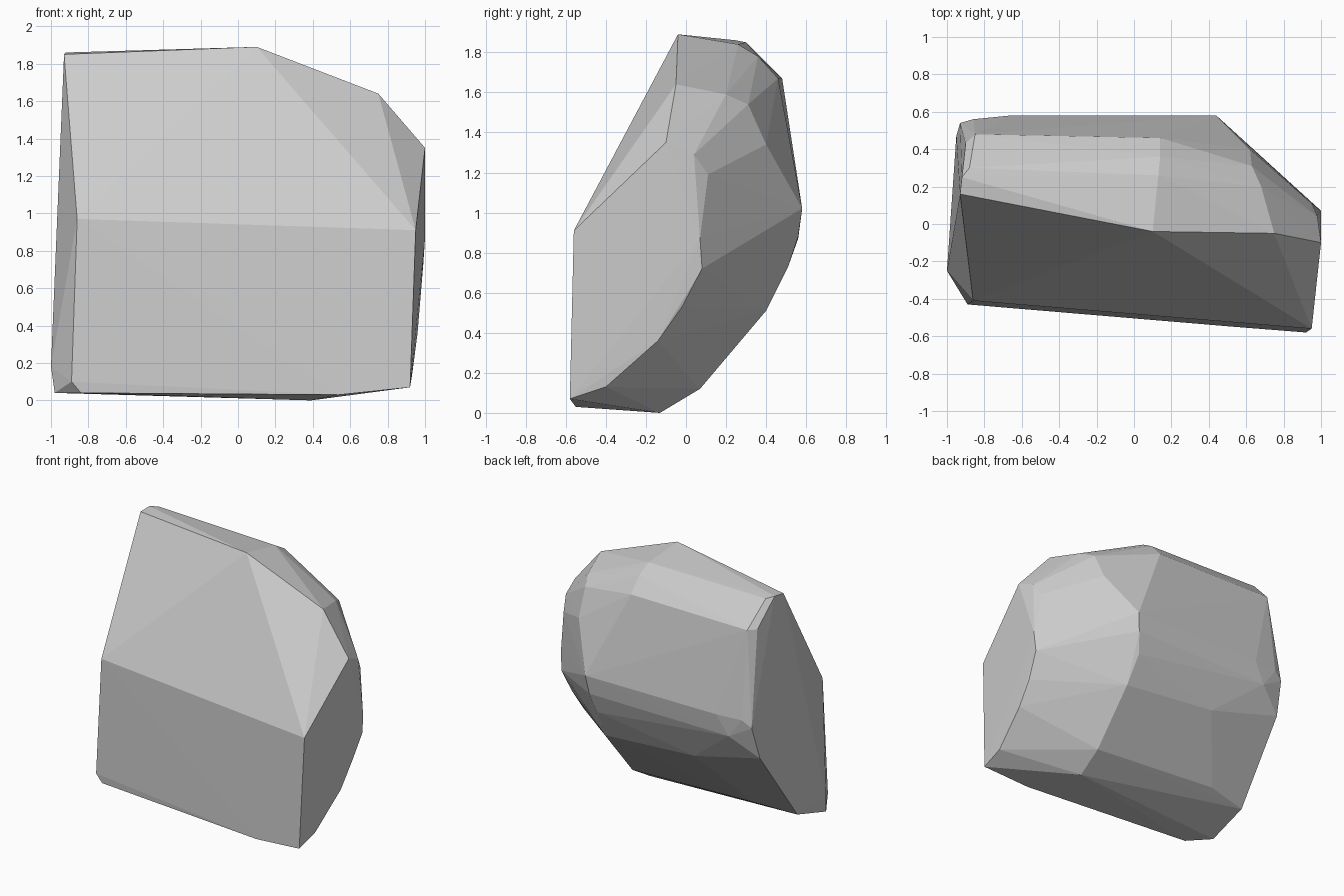
import bpy
import bmesh

# Corners of the faceted boulder, grouped by region
front = [(-.93, .16, 1.85), (.10, -.04, 1.89), (.75, -.05, 1.64), (1.0, -.10, 1.35),
         (.95, -.56, .91), (-.86, -.41, .97), (.92, -.58, .07), (-.89, -.43, .10)]
base = [(-.84, -.43, .04), (-.98, -.28, .04), (-1.0, -.25, .18), (.39, -.13, 0),
        (.54, -.55, .03), (.40, .07, .12), (-.64, .11, .17), (-.97, .05, .14)]
crown = [(-.92, .25, 1.86), (-.88, .30, 1.85), (.13, .26, 1.84), (.14, .36, 1.78),
         (.14, .46, 1.67), (-.85, .48, 1.67), (-.90, .43, 1.67),
         (.68, .20, 1.59), (.63, .31, 1.54), (.62, .40, 1.34)]
back = [(.44, .58, 1.02), (-.66, .58, 1.02), (-.86, .56, 1.02), (-.93, .54, .97),
        (-.75, .56, .87), (-.95, .47, .72), (.38, .51, .73), (.42, .56, .88),
        (.40, .40, .51), (-.37, .43, .57)]
right_end = [(.93, -.40, .13), (.96, -.14, .36), (.97, -.02, .53), (.99, .08, .72),
             (1.0, .07, .87), (.95, .11, 1.19), (.98, .04, 1.29)]

# Boulder: convex shell around the corners
bm = bmesh.new()
for p in front + base + crown + back + right_end:
    bm.verts.new(p)
hull = bmesh.ops.convex_hull(bm, input=bm.verts[:])
inner = {g for g in hull["geom_interior"] + hull["geom_unused"]
         if isinstance(g, bmesh.types.BMVert)}
bmesh.ops.delete(bm, geom=list(inner), context='VERTS')
bmesh.ops.recalc_face_normals(bm, faces=bm.faces[:])

mesh = bpy.data.meshes.new("boulder")
bm.to_mesh(mesh)
bm.free()

# Plain stone grey
stone = bpy.data.materials.new("stone_grey")
stone.diffuse_color = (.6, .6, .6, 1)
mesh.materials.append(stone)
boulder = bpy.data.objects.new("boulder", mesh)
bpy.context.collection.objects.link(boulder)
